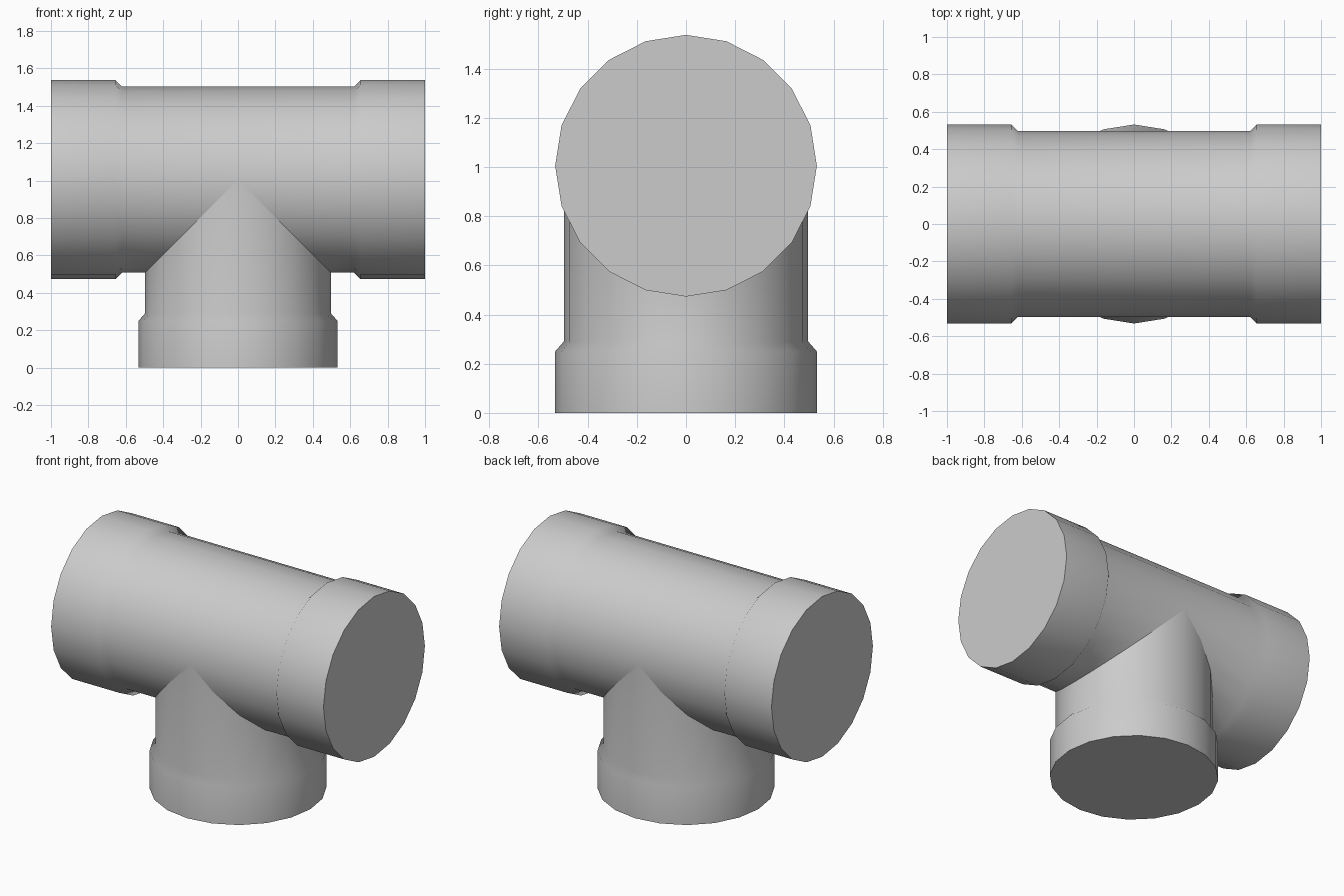
import bpy
import bmesh
from math import sin, cos, pi, radians
from mathutils import Vector

cube = bpy.data.objects.get("Cube")
if cube:
    bpy.data.objects.remove(cube, do_unlink=True)

SIDES = 20
PIPE_R = 0.497
COLLAR_R = 0.532
AXIS_Z = 1.005

grey = bpy.data.materials.new("pipe grey")
grey.use_nodes = True
colour = (0.6, 0.6, 0.6, 1)
grey.diffuse_color = colour
grey.node_tree.nodes["Principled BSDF"].inputs["Base Color"].default_value = colour


def pipe_arm(name, axis, u, v, length, collar_start, taper, mitre):
    """Pipe arm from the mitred joint out to a closed collar."""
    axis, u, v = Vector(axis), Vector(u), Vector(v)
    bm = bmesh.new()
    profile = [(None, PIPE_R), (collar_start - taper, PIPE_R),
               (collar_start, COLLAR_R), (length, COLLAR_R)]
    rings = []
    for dist, radius in profile:
        ring = []
        for i in range(SIDES):
            a = 2 * pi * i / SIDES
            p = (u * cos(a) + v * sin(a)) * radius
            s = mitre(p) if dist is None else dist
            ring.append(bm.verts.new(p + axis * s + Vector((0, 0, AXIS_Z))))
        rings.append(ring)
    for low, high in zip(rings, rings[1:]):
        for i in range(SIDES):
            j = (i + 1) % SIDES
            bm.faces.new((low[i], low[j], high[j], high[i]))
    cap = bm.faces.new(rings[-1])
    bmesh.ops.recalc_face_normals(bm, faces=bm.faces)
    # Open shell: make sure the end cap looks outward
    if cap.normal.dot(axis) < 0:
        bmesh.ops.reverse_faces(bm, faces=bm.faces)

    mesh = bpy.data.meshes.new(name)
    bm.to_mesh(mesh)
    bm.free()
    mesh.materials.append(grey)
    obj = bpy.data.objects.new(name, mesh)
    bpy.context.collection.objects.link(obj)

    # Smooth barrel with soft collar taper and sharp end rim
    bpy.ops.object.select_all(action='DESELECT')
    obj.select_set(True)
    bpy.context.view_layer.objects.active = obj
    bpy.ops.object.shade_smooth_by_angle(angle=radians(60))
    weighted = obj.modifiers.new("weighted normals", 'WEIGHTED_NORMAL')
    weighted.keep_sharp = True
    return obj


# Two arms of the straight run, notched below for the branch
for side, name in ((1, "left_pipe_arm"), (-1, "right_pipe_arm")):
    pipe_arm(name, (side, 0, 0), (0, 0, 1), (0, 1, 0), 1.0, 0.655, 0.035,
             lambda p: max(0, -p.z))

# Branch pointing down, its top cut to fit the notch
pipe_arm("branch_pipe", (0, 0, -1), (0, 1, 0), (1, 0, 0), AXIS_Z, 0.755, 0.04,
         lambda p: abs(p.x))
